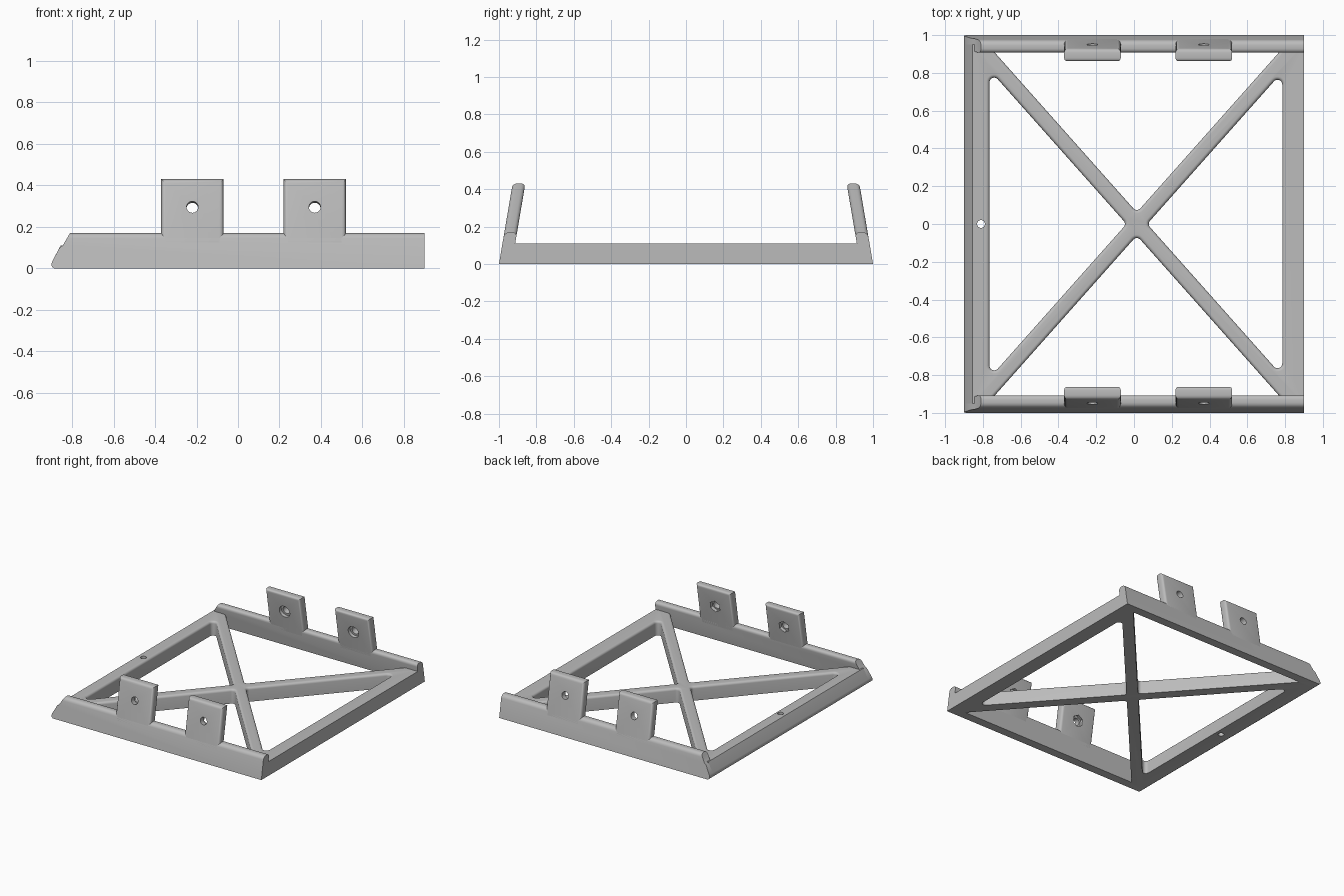
import bpy, bmesh, math
from mathutils import Vector

cube = bpy.data.objects.get("Cube")
if cube:
    bpy.data.objects.remove(cube, do_unlink=True)

grey = bpy.data.materials.new("plain_grey")
grey.use_nodes = True
colour = (0.5, 0.5, 0.5, 1)
grey.diffuse_color = colour
grey.node_tree.nodes["Principled BSDF"].inputs["Base Color"].default_value = colour

LEAN = 0.17      # inward lean of the side walls, y per z
WALL = 0.068     # wall thickness along y


def finish(bm, name):
    bmesh.ops.recalc_face_normals(bm, faces=bm.faces)
    mesh = bpy.data.meshes.new(name)
    bm.to_mesh(mesh)
    bm.free()
    mesh.materials.append(grey)
    obj = bpy.data.objects.new(name, mesh)
    bpy.context.collection.objects.link(obj)
    return obj


def loft(bm, rings):
    """Skin equal-length rings of points and cap both ends."""
    loops = [[bm.verts.new(p) for p in ring] for ring in rings]
    for a, b in zip(loops, loops[1:]):
        for i in range(len(a)):
            j = (i + 1) % len(a)
            bm.faces.new((a[i], a[j], b[j], b[i]))
    bm.faces.new(loops[0])
    bm.faces.new(loops[-1])


def wall_part(name, profile, side, round_edge, radius):
    """Extrude an xz profile into a leaning wall on one side."""
    bm = bmesh.new()
    loft(bm, [[(x, side * (y - LEAN * z), z) for x, z in profile]
              for y in (1, 1 - WALL)])
    bmesh.ops.recalc_face_normals(bm, faces=bm.faces)
    edges = [e for e in bm.edges if round_edge(*(v.co for v in e.verts))]
    bmesh.ops.bevel(bm, geom=edges, offset=radius, segments=4,
                    profile=0.5, affect='EDGES')
    return finish(bm, name)


def cylinder(name, centre, radius, length, sides, tilt=0):
    bm = bmesh.new()
    bmesh.ops.create_cone(bm, cap_ends=True, segments=sides, radius1=radius,
                          radius2=radius, depth=length)
    obj = finish(bm, name)
    obj.location = centre
    obj.rotation_euler.x = tilt
    return obj


def cut(obj, cutters):
    for cutter in cutters:
        mod = obj.modifiers.new("cut", 'BOOLEAN')
        mod.operation = 'DIFFERENCE'
        mod.solver = 'EXACT'
        mod.object = cutter
    bpy.context.view_layer.update()
    graph = bpy.context.evaluated_depsgraph_get()
    mesh = bpy.data.meshes.new_from_object(obj.evaluated_get(graph))
    obj.modifiers.clear()
    obj.data = mesh
    for cutter in cutters:
        bpy.data.objects.remove(cutter, do_unlink=True)


def smooth(obj):
    bpy.ops.object.select_all(action='DESELECT')
    obj.select_set(True)
    bpy.context.view_layer.objects.active = obj
    bpy.ops.object.shade_smooth_by_angle(angle=math.radians(35))


def rounded(points, radius, grow, z):
    """Round the corners of a triangle and offset it outward."""
    pts = [Vector(p) for p in points]
    a, b, c = pts
    if (b - a).x * (c - a).y - (b - a).y * (c - a).x < 0:
        pts.reverse()
    ring = []
    for i, p in enumerate(pts):
        d1 = (p - pts[i - 1]).normalized()
        d2 = (pts[(i + 1) % 3] - p).normalized()
        inward = (d2 - d1).normalized()
        centre = p + inward * radius / math.sin(inward.angle(d2))
        start = math.atan2(-d1.x, d1.y)
        sweep = d1.angle(d2)
        for k in range(9):
            t = start + sweep * k / 8
            ring.append((centre.x + (radius + grow) * math.cos(t),
                         centre.y + (radius + grow) * math.sin(t), z))
    return ring


# Base frame: slab with a sloped left edge
TOP = 0.11
bm = bmesh.new()
outline = [(-0.885, 0), (-0.897, 0.008), (-0.9, 0.02), (-0.895, 0.035),
           (-0.855, TOP), (0.9, TOP), (0.9, 0)]
loft(bm, [[(x, y, z) for x, z in outline] for y in (-0.95, 0.95)])
frame = finish(bm, "base_frame")

# Four triangular openings leave the border and the diagonal braces
CX, HALF, SLOPE, FAR = 0.015, 0.055, 1.125, 1.05
openings = []
for edge in (-0.765, 0.785):
    tip = CX + math.copysign(HALF, edge)
    rise = abs(edge - tip) * SLOPE
    openings.append([(tip, 0), (edge, -rise), (edge, rise)])
for s in (-1, 1):
    reach = FAR / SLOPE - HALF
    openings.append([(CX, s * HALF * SLOPE), (CX - reach, s * FAR),
                     (CX + reach, s * FAR)])
EDGE = 0.018
cutters = []
for tri in openings:
    bm = bmesh.new()
    rings = [rounded(tri, 0.025, 0, -0.1)]
    for k in range(6):
        t = k / 5 * math.pi / 2
        rings.append(rounded(tri, 0.025, EDGE * (1 - math.cos(t)),
                             TOP - EDGE + EDGE * math.sin(t)))
    rings.append(rounded(tri, 0.025, EDGE, TOP + 0.05))
    loft(bm, rings)
    cutters.append(finish(bm, "opening_cutter"))
cutters.append(cylinder("pin_cutter", (-0.81, 0, 0.05), 0.021, 0.4, 24))
cut(frame, cutters)
smooth(frame)

# Leaning side rails, each with two drilled tabs
rail_shape = [(-0.885, 0), (-0.897, 0.008), (-0.9, 0.02), (-0.895, 0.035),
              (-0.86, 0.1), (-0.845, TOP), (-0.81, 0.17), (0.9, 0.17), (0.9, 0)]
tilt = math.atan(LEAN)
for side, label in ((-1, "front"), (1, "back")):
    rail = wall_part(label + "_rail", rail_shape, side,
                     lambda a, b: min(a.z, b.z) > 0.16 and abs(a.x - b.x) > 1, 0.025)
    smooth(rail)
    for x, place in ((-0.22, "right"), (0.37, "left")):
        w, low, high = 0.15, 0.12, 0.43
        shape = [(x - w, low), (x + w, low), (x + w, high), (x - w, high)]
        tab = wall_part(f"{label}_{place}_tab", shape, side,
                        lambda a, b: max(a.z, b.z) > 0.4 and (
                            abs(a.x - b.x) > 0.1 or abs(a.z - b.z) > 0.1), 0.02)
        # Bolt hole, with a nut pocket in front and a round one at the back
        z = 0.29
        hole = Vector((x, side * (1 - WALL / 2 - LEAN * z), z))
        normal = Vector((0, side, LEAN)).normalized()
        turn = math.pi / 2 + side * tilt
        sides = 6 if side < 0 else 32
        cut(tab, [cylinder("hole_cutter", hole, 0.028, 0.3, 32, turn),
                  cylinder("pocket_cutter", hole - normal * 0.06, 0.045, 0.1,
                           sides, turn)])
        smooth(tab)
